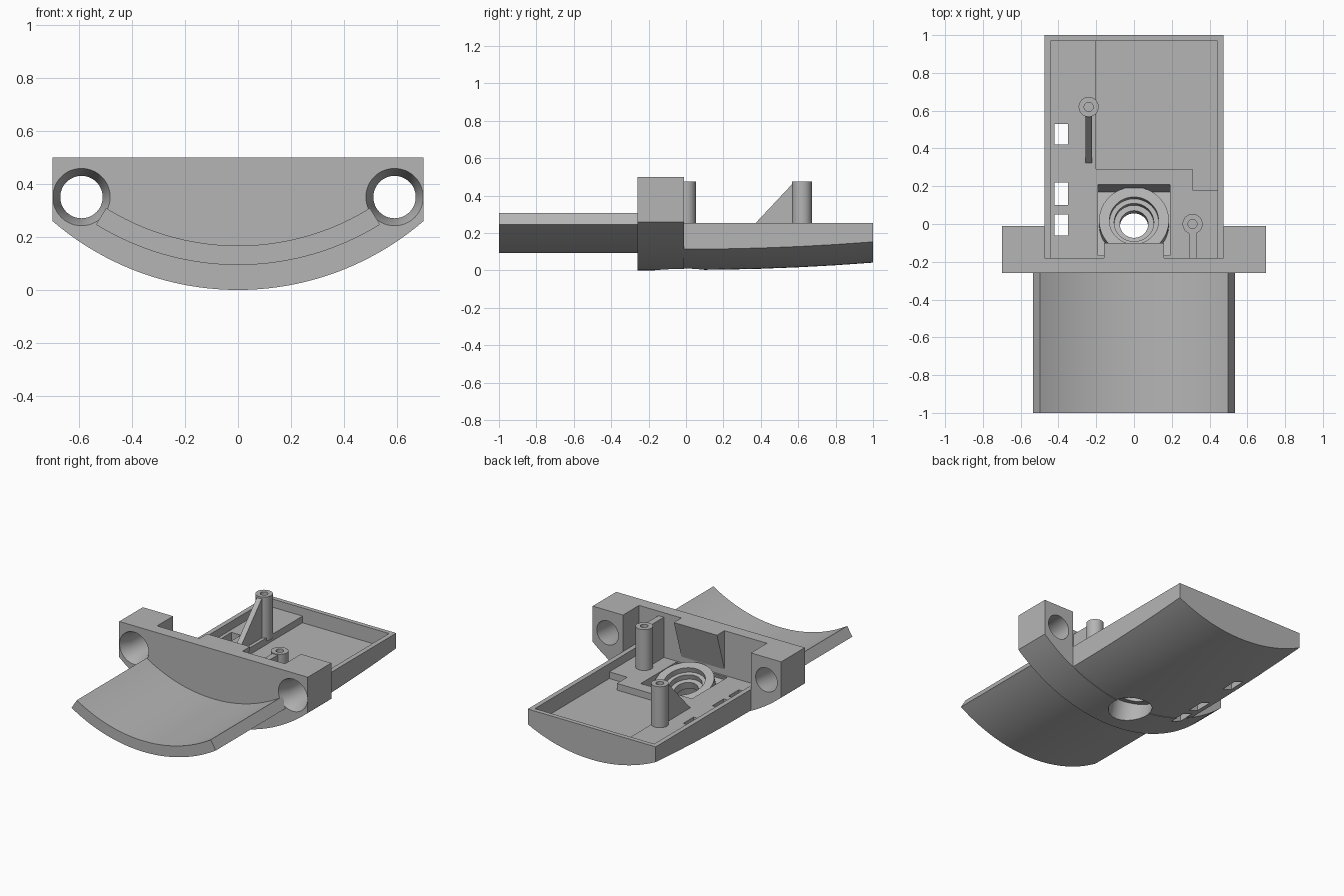
import bpy, bmesh, math
from mathutils import Matrix, Vector

cube = bpy.data.objects.get("Cube")
if cube:
    bpy.data.objects.remove(cube, do_unlink=True)

grey = bpy.data.materials.new("plain_grey")
grey.use_nodes = True
grey.diffuse_color = (0.46, 0.46, 0.46, 1)
grey.node_tree.nodes["Principled BSDF"].inputs["Base Color"].default_value = grey.diffuse_color


def make(name, bm):
    bmesh.ops.recalc_face_normals(bm, faces=bm.faces)
    mesh = bpy.data.meshes.new(name)
    bm.to_mesh(mesh)
    bm.free()
    mesh.materials.append(grey)
    obj = bpy.data.objects.new(name, mesh)
    bpy.context.collection.objects.link(obj)
    return obj


def loft(name, sections):
    """Capped solid through matching closed sections."""
    bm = bmesh.new()
    rings = [[bm.verts.new(p) for p in s] for s in sections]
    n = len(rings[0])
    for a, b in zip(rings, rings[1:]):
        for i in range(n):
            j = (i + 1) % n
            bm.faces.new((a[i], a[j], b[j], b[i]))
    bm.faces.new(rings[0])
    bm.faces.new(rings[-1])
    return make(name, bm)


def box(name, x, y, z, frame=Matrix()):
    corners = lambda h: [frame @ Vector((a, b, h)) for a, b in
                         ((x[0], y[0]), (x[1], y[0]), (x[1], y[1]), (x[0], y[1]))]
    return loft(name, [corners(z[0]), corners(z[1])])


def turned(name, steps, frame):
    """Round solid from (radius, height) steps along the local z axis."""
    angles = [2 * math.pi * i / 48 for i in range(48)]
    return loft(name, [[frame @ Vector((r * math.cos(a), r * math.sin(a), h))
                        for a in angles] for r, h in steps])


def side_prism(name, x, outline):
    return loft(name, [[(s, y, z) for y, z in outline] for s in x])


def combine(target, tool, operation):
    mod = target.modifiers.new(operation, "BOOLEAN")
    mod.operation, mod.solver, mod.object = operation, "EXACT", tool
    bpy.context.view_layer.update()
    graph = bpy.context.evaluated_depsgraph_get()
    mesh = bpy.data.meshes.new_from_object(target.evaluated_get(graph))
    target.modifiers.clear()
    target.data = mesh
    bpy.data.objects.remove(tool, do_unlink=True)


def cut(target, tool):
    combine(target, tool, "DIFFERENCE")


def join(target, tool):
    combine(target, tool, "UNION")


# Rounded underside with a flat top
R = 1.072
def hull(half, top, y, lift=0.0):
    limit = math.asin(half / R)
    angles = [limit * (i / 20 - 1) for i in range(41)]
    arc = [(R * math.sin(a), y, R * (1 - math.cos(a)) + lift) for a in angles]
    return arc + [(half, y, top), (-half, y, top)]


FRONT, BACK, WALL = -0.26, -0.01, -0.18
housing = loft("housing", [hull(0.70, 0.50, FRONT), hull(0.70, 0.50, BACK)])
tray = loft("tray", [hull(0.475, 0.255, y, 0.003 + 0.039 * max(y, 0) ** 2)
                     for y in (-0.05, 0, 0.2, 0.4, 0.6, 0.8, 1)])
join(housing, tray)

# Pocket behind the front wall, then the stepped tray floor
cut(housing, box("pocket", (-0.475, 0.475), (WALL, 0.1), (0.255, 0.7)))
cut(housing, box("upper_floor", (-0.443, 0.443), (WALL, 0.97), (0.20, 0.6)))
cut(housing, box("lower_floor", (-0.20, 0.443), (0.29, 0.97), (0.155, 0.6)))
cut(housing, box("floor_corner", (0.31, 0.443), (0.18, 0.35), (0.155, 0.6)))

# Tilted socket: recess, raised ring and stepped bore
tilt = Matrix.Translation((0, -0.03, 0.03)) @ Matrix.Rotation(-0.29, 4, "X")
cut(housing, box("recess", (-0.19, 0.19), (-0.18, 0.18), (0.096, 0.3), tilt))
join(housing, turned("ring", [(0.185, 0.06), (0.185, 0.17)], tilt))
cut(housing, turned("bore", [(0.13, -0.3), (0.13, 0.05), (0.075, 0.05), (0.075, 0.10),
                             (0.105, 0.10), (0.105, 0.135), (0.13, 0.135), (0.13, 0.24)], tilt))

# Slots through the floor
for y in ((-0.06, 0.05), (0.10, 0.22), (0.42, 0.53)):
    cut(housing, box("slot", (-0.42, -0.35), y, (-0.2, 0.4)))

# Countersunk mounting holes
for side in (-1, 1):
    frame = Matrix.Translation((side * 0.59, FRONT, 0.35)) @ Matrix.Rotation(-math.pi / 2, 4, "X")
    cut(housing, turned("mount_hole", [(0.108, -0.02), (0.108, 0), (0.08, 0.08), (0.08, 0.4)], frame))

# Wedge behind the middle of the front wall
wedge = side_prism("wall_wedge", (-0.16, 0.16),
                   [(-0.2, 0.5), (-0.10, 0.5), (WALL, 0.24), (-0.2, 0.24)])

# Curved front tongue
centre, edge = 1.11, math.radians(31.8)
sweep = [edge * (i / 20 - 1) for i in range(41)]
def tongue_section(y):
    ring = [(1.016, a) for a in sweep] + [(0.943, a) for a in reversed(sweep)]
    return [(r * math.sin(a), y, centre - r * math.cos(a)) for r, a in ring]
tongue = loft("tongue", [tongue_section(-1), tongue_section(-0.24)])

# Screw posts with blind holes
posts = []
for name, x, y in (("tall_post", -0.24, 0.62), ("front_post", 0.31, 0)):
    frame = Matrix.Translation((x, y, 0))
    post = turned(name, [(0.053, 0.18), (0.053, 0.475)], frame)
    cut(post, turned("screw_hole", [(0.024, 0.35), (0.024, 0.6)], frame))
    posts.append(post)

# Ribs bracing the posts
brace = side_prism("post_brace", (-0.258, -0.222),
                   [(0.32, 0.198), (0.58, 0.198), (0.58, 0.475)])
rib = box("front_post_rib", (0.29, 0.33), (-0.19, -0.04), (0.19, 0.47))

for obj in [housing, wedge, tongue, brace, rib] + posts:
    bpy.ops.object.select_all(action="DESELECT")
    obj.select_set(True)
    bpy.context.view_layer.objects.active = obj
    bpy.ops.object.shade_smooth_by_angle(angle=math.radians(30))
